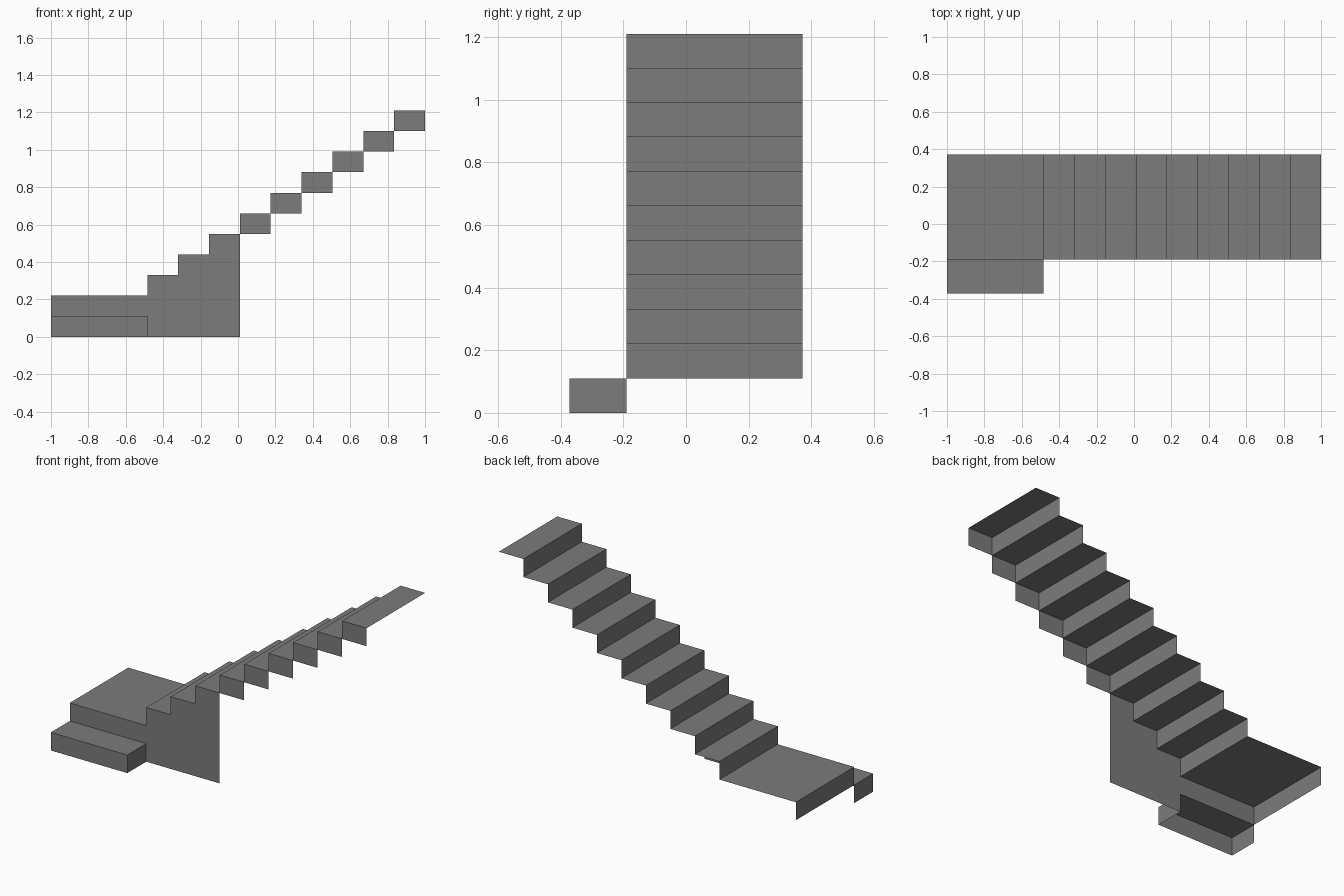
import bpy
import bmesh
from mathutils import Vector

if "Cube" in bpy.data.objects:
    bpy.data.objects.remove(bpy.data.objects["Cube"], do_unlink=True)

GREY = (0.2, 0.2, 0.2, 1)
grey = bpy.data.materials.new("Stair grey")
grey.use_nodes = True
grey.diffuse_color = GREY
grey.node_tree.nodes["Principled BSDF"].inputs["Base Color"].default_value = GREY

RISE, RUN = 0.11, 0.165
LEFT, TURN = -1.0, -0.485          # landing ends in x
NOSE, FRONT, BACK = -0.372, -0.19, 0.372
STEPS, WALLED = 9, 3               # flight steps, steps above the solid wall


def make_part(name, polygons):
    """Thin open shell from a list of flat polygons."""
    bm = bmesh.new()
    for points in polygons:
        bm.faces.new([bm.verts.new(p) for p in points])
    bmesh.ops.remove_doubles(bm, verts=bm.verts[:], dist=0.0005)
    mesh = bpy.data.meshes.new(name)
    bm.to_mesh(mesh)
    bm.free()
    mesh.materials.append(grey)
    obj = bpy.data.objects.new(name, mesh)
    bpy.context.collection.objects.link(obj)
    return obj


def quad(corner, u, v):
    """Parallelogram facing along u x v."""
    c, u, v = Vector(corner), Vector(u), Vector(v)
    return [c, c + u, c + u + v, c + v]


def top(x, y, z, w, d):
    return quad((x, y, z), (w, 0, 0), (0, d, 0))


def front(x, y, z, w, h):
    return quad((x, y, z), (w, 0, 0), (0, 0, h))


def left_side(x, y, z, d, h):
    return quad((x, y, z), (0, 0, h), (0, d, 0))


def right_side(x, y, z, d, h):
    return quad((x, y, z), (0, d, 0), (0, 0, h))


width, depth, nose_depth = TURN - LEFT, BACK - FRONT, FRONT - NOSE

# Low starting step, open at the back and below
make_part("starting_step", [
    top(LEFT, NOSE, RISE, width, nose_depth),
    front(LEFT, NOSE, 0, width, RISE),
    left_side(LEFT, NOSE, 0, nose_depth, RISE),
    right_side(TURN, NOSE, 0, nose_depth, RISE),
])

# Landing with its front riser and outer edge
make_part("landing", [
    top(LEFT, FRONT, 2 * RISE, width, depth),
    front(LEFT, FRONT, RISE, width, RISE),
    left_side(LEFT, FRONT, RISE, depth, RISE),
])

# Flight of risers and treads, with end panels on the floating steps
flight, panels = [], []
for i in range(STEPS):
    x, z = TURN + i * RUN, (i + 2) * RISE
    flight.append(left_side(x, FRONT, z, depth, RISE))
    flight.append(top(x, FRONT, z + RISE, RUN, depth))
    if i >= WALLED:
        panels.append(front(x, FRONT, z, RUN, RISE))
make_part("flight", flight)
make_part("step_end_panels", panels)

# Stepped wall below the first steps
outline = [(TURN, FRONT, 0), (TURN + WALLED * RUN, FRONT, 0)]
for i in reversed(range(WALLED)):
    z = (i + 3) * RISE
    outline += [(TURN + (i + 1) * RUN, FRONT, z), (TURN + i * RUN, FRONT, z)]
make_part("side_wall", [outline])
